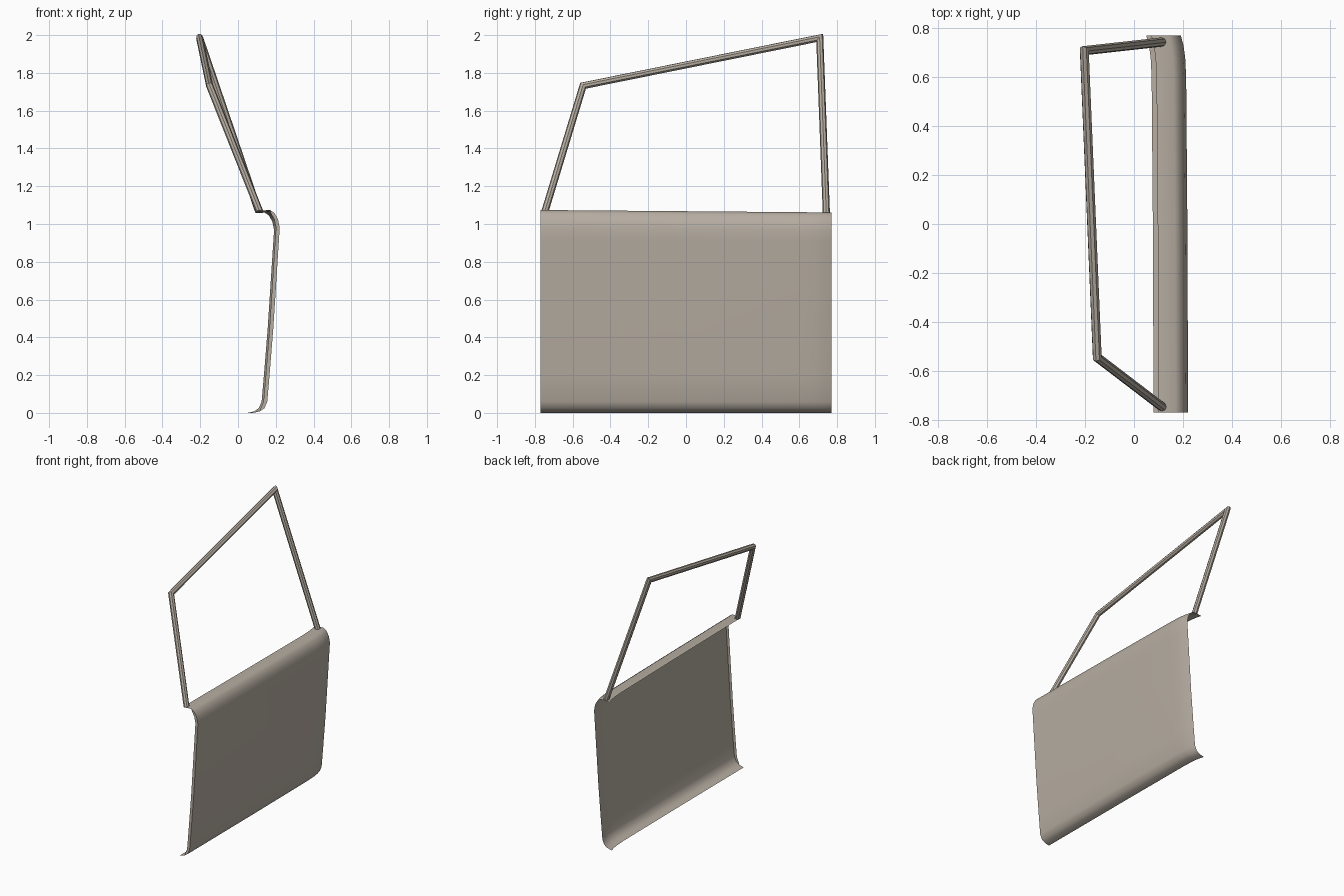
import bpy, bmesh, math
from mathutils import Vector

cube = bpy.data.objects.get("Cube")
if cube:
    bpy.data.objects.remove(cube, do_unlink=True)

paint = bpy.data.materials.new("warm_grey_paint")
paint.use_nodes = True
colour = (0.47, 0.42, 0.36, 1)
paint.diffuse_color = colour
paint.node_tree.nodes["Principled BSDF"].inputs["Base Color"].default_value = colour


def add_object(name, bm, angle):
    mesh = bpy.data.meshes.new(name)
    bm.to_mesh(mesh)
    bm.free()
    mesh.materials.append(paint)
    obj = bpy.data.objects.new(name, mesh)
    bpy.context.collection.objects.link(obj)
    bpy.ops.object.select_all(action='DESELECT')
    obj.select_set(True)
    bpy.context.view_layer.objects.active = obj
    bpy.ops.object.shade_smooth_by_angle(angle=math.radians(angle))
    return obj


# Door skin: section from the bottom lip up to the window sill (x, z)
section = [(0.08, 0), (0.115, 0.008), (0.14, 0.025), (0.155, 0.06), (0.167, 0.2),
           (0.187, 0.45), (0.203, 0.7), (0.217, 0.92), (0.221, 0.98), (0.212, 1.025),
           (0.193, 1.058), (0.17, 1.074), (0.10, 1.07)]
# Stations along the door (y, inward shift); the rear edge curls in
stations = [(-0.77, 0), (0, -0.003), (0.6, -0.008), (0.68, -0.012), (0.73, -0.019), (0.77, -0.03)]

bm = bmesh.new()


def skin_column(y, shift):
    drop = 1 - 0.012 * (y + 0.77) / 1.54
    return [bm.verts.new((x + shift, y, z * drop)) for x, z in section]


def bridge(a, b):
    for i in range(len(a) - 1):
        bm.faces.new((a[i], b[i], b[i + 1], a[i + 1]))


columns = [skin_column(y, shift) for y, shift in stations]
for a, b in zip(columns, columns[1:]):
    bridge(a, b)

# Narrow return along the front edge, tapering out at lip and sill
inner = []
for i, v in enumerate(columns[0]):
    at_end = i < 2 or i > len(section) - 3
    inner.append(v if at_end else bm.verts.new(v.co + Vector((-0.02, 0, 0))))
for i in range(len(inner) - 1):
    corners = list(dict.fromkeys((inner[i], columns[0][i], columns[0][i + 1], inner[i + 1])))
    if len(corners) > 2:
        bm.faces.new(corners)
add_object("door_skin", bm, 40)

# Window frame: one tube with mitred corners and level feet
path = [Vector(p) for p in ((0.112, -0.745, 1.072), (-0.15, -0.545, 1.732),
                            (-0.203, 0.708, 1.985), (0.112, 0.743, 1.058))]
dirs = [(b - a).normalized() for a, b in zip(path, path[1:])]
up = Vector((0, 0, 1))
planes = [up] + [(a + b).normalized() for a, b in zip(dirs, dirs[1:])] + [up]
sides, radius = 8, 0.019

bm = bmesh.new()
u = dirs[0].orthogonal().normalized()
w = dirs[0].cross(u)
angles = [2 * math.pi * k / sides for k in range(sides)]
points = [path[0] + radius * (u * math.cos(t) + w * math.sin(t)) for t in angles]
rings = []
for i, (centre, normal) in enumerate(zip(path, planes)):
    d = dirs[max(i - 1, 0)]
    points = [p + d * ((centre - p).dot(normal) / d.dot(normal)) for p in points]
    rings.append([bm.verts.new(p) for p in points])
for a, b in zip(rings, rings[1:]):
    for k in range(sides):
        n = (k + 1) % sides
        bm.faces.new((a[k], a[n], b[n], b[k]))
bm.faces.new(rings[0][::-1])
bm.faces.new(rings[-1])
bmesh.ops.recalc_face_normals(bm, faces=bm.faces)
add_object("window_frame", bm, 30)
